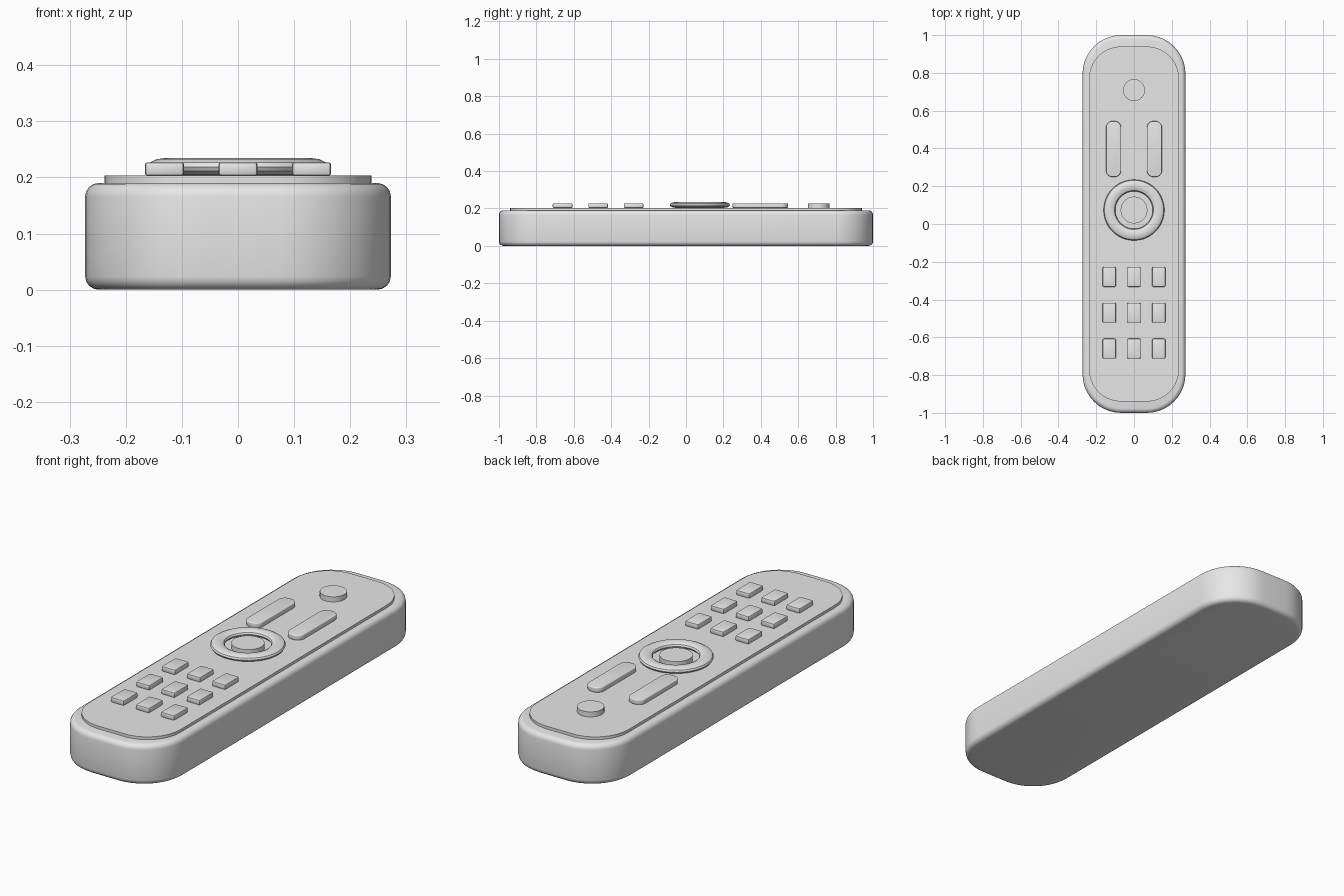
import bpy
import bmesh
import math

cube = bpy.data.objects.get("Cube")
if cube:
    bpy.data.objects.remove(cube, do_unlink=True)

# One plain grey for everything
grey = bpy.data.materials.new("light_grey")
grey.use_nodes = True
grey.diffuse_color = (0.8, 0.8, 0.8, 1)
grey.node_tree.nodes["Principled BSDF"].inputs["Base Color"].default_value = (0.8, 0.8, 0.8, 1)


def finish(obj, name):
    obj.name = name
    obj.data.materials.append(grey)
    bpy.ops.object.select_all(action='DESELECT')
    obj.select_set(True)
    bpy.context.view_layer.objects.active = obj
    bpy.ops.object.shade_smooth_by_angle(angle=math.radians(35))
    return obj


def slab(name, x, y, width, length, z0, z1, radius, bevel=0.0, steps=8, bevel_steps=3):
    """Rounded rectangle extruded upward, with optional rounded rims."""
    bm = bmesh.new()
    outline = []
    for i, (sx, sy) in enumerate([(1, 1), (-1, 1), (-1, -1), (1, -1)]):
        cx = x + sx * (width / 2 - radius)
        cy = y + sy * (length / 2 - radius)
        for k in range(steps + 1):
            a = (i + k / steps) * math.pi / 2
            outline.append(bm.verts.new((cx + radius * math.cos(a), cy + radius * math.sin(a), z0)))
    bmesh.ops.remove_doubles(bm, verts=outline, dist=1e-5)
    base = bm.faces.new([v for v in outline if v.is_valid])
    top = bmesh.ops.extrude_face_region(bm, geom=[base])["geom"]
    for v in top:
        if isinstance(v, bmesh.types.BMVert):
            v.co.z = z1
    bmesh.ops.recalc_face_normals(bm, faces=bm.faces)
    if bevel:
        rims = [e for e in bm.edges if abs(e.verts[0].co.z - e.verts[1].co.z) < 1e-6]
        bmesh.ops.bevel(bm, geom=rims, offset=bevel, segments=bevel_steps,
                        profile=0.5, affect='EDGES')
    mesh = bpy.data.meshes.new(name)
    bm.to_mesh(mesh)
    bm.free()
    obj = bpy.data.objects.new(name, mesh)
    bpy.context.collection.objects.link(obj)
    return finish(obj, name)


def disc(name, y, radius, z0, z1):
    bpy.ops.mesh.primitive_cylinder_add(vertices=32, radius=radius, depth=z1 - z0,
                                        location=(0, y, (z0 + z1) / 2))
    return finish(bpy.context.object, name)


# Case and raised face plate
slab("body", 0, 0, 0.545, 2.0, 0, 0.19, 0.205, bevel=0.024, steps=10, bevel_steps=4)
slab("face_plate", 0, 0, 0.476, 1.88, 0.18, 0.203, 0.17, steps=10)

PLATE, TOP = 0.203, 0.227

# Power button
disc("power_button", 0.709, 0.058, PLATE - 0.003, TOP)

# Pair of long rocker buttons
for side, x in (("left", 0.108), ("right", -0.108)):
    slab(side + "_rocker", x, 0.397, 0.08, 0.296, PLATE, TOP, 0.035, bevel=0.004)

# Navigation ring with its centre button
bpy.ops.mesh.primitive_torus_add(major_segments=48, minor_segments=12, major_radius=0.13,
                                 minor_radius=0.031, location=(0, 0.074, 0.219))
ring = bpy.context.object
ring.scale.z = 0.5
bpy.ops.object.transform_apply(location=False, rotation=False, scale=True)
finish(ring, "navigation_ring")
disc("select_button", 0.074, 0.071, PLATE - 0.003, TOP)

# Keypad
for row in range(3):
    for col in range(3):
        slab(f"key_{row + 1}_{col + 1}", (col - 1) * 0.131, -0.28 - row * 0.19,
             0.07, 0.105, PLATE, TOP, 0.006, bevel=0.005, steps=2, bevel_steps=2)
